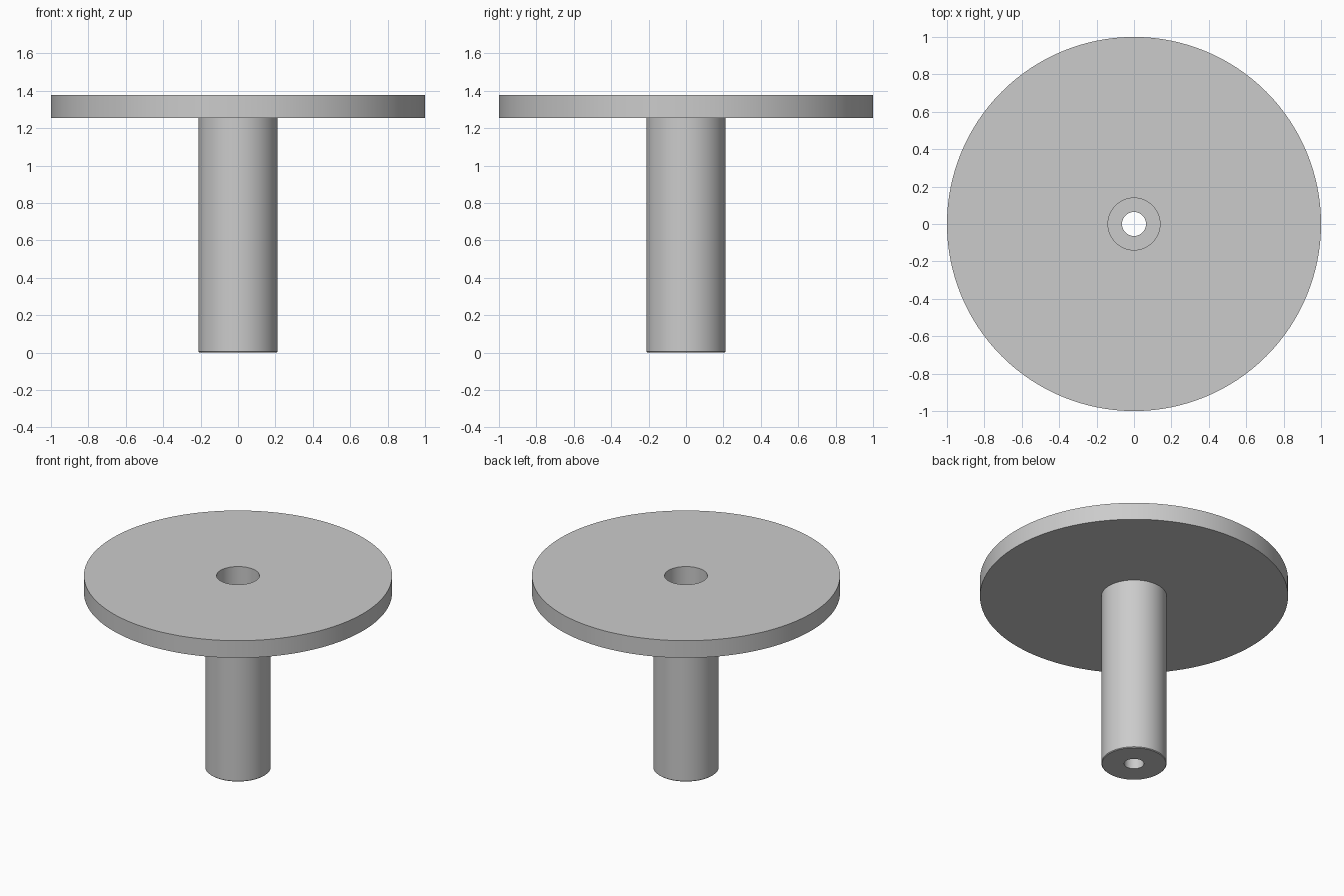
import bpy
import bmesh
import math

cube = bpy.data.objects.get("Cube")
if cube:
    bpy.data.objects.remove(cube, do_unlink=True)

SEGMENTS = 128
HEIGHT, DISC_BOTTOM = 1.378, 1.255
DISC_R, STEM_R, BORE_R, HOLE_R = 1.0, 0.212, 0.139, 0.064
BORE_FLOOR = 0.2
CHAMFER = 0.005

grey = bpy.data.materials.new("plain grey")
grey.use_nodes = True
colour = (0.6, 0.6, 0.6, 1.0)
grey.diffuse_color = colour
grey.node_tree.nodes["Principled BSDF"].inputs["Base Color"].default_value = colour


def lathe(name, profile):
    """Revolve a closed (radius, height) outline around the z axis."""
    bm = bmesh.new()
    rings = []
    for r, z in profile:
        rings.append([bm.verts.new((r * math.cos(a), r * math.sin(a), z))
                      for a in (math.tau * i / SEGMENTS for i in range(SEGMENTS))])
    for lower, upper in zip(rings, rings[1:] + rings[:1]):
        for i in range(SEGMENTS):
            j = (i + 1) % SEGMENTS
            bm.faces.new((lower[i], lower[j], upper[j], upper[i]))
    bmesh.ops.recalc_face_normals(bm, faces=bm.faces)
    mesh = bpy.data.meshes.new(name)
    bm.to_mesh(mesh)
    bm.free()
    mesh.materials.append(grey)
    obj = bpy.data.objects.new(name, mesh)
    bpy.context.collection.objects.link(obj)
    bpy.ops.object.select_all(action="DESELECT")
    obj.select_set(True)
    bpy.context.view_layer.objects.active = obj
    bpy.ops.object.shade_smooth_by_angle(angle=math.radians(30))
    return obj


# Flanged stem: outer wall going up, then the stepped bore going down
lathe("flanged_stem", [
    (STEM_R - CHAMFER, 0),
    (STEM_R, CHAMFER),
    (STEM_R, DISC_BOTTOM),
    (DISC_R, DISC_BOTTOM),
    (DISC_R, HEIGHT),
    (BORE_R, HEIGHT),
    (BORE_R, BORE_FLOOR),
    (HOLE_R, BORE_FLOOR),
    (HOLE_R, 0),
])
